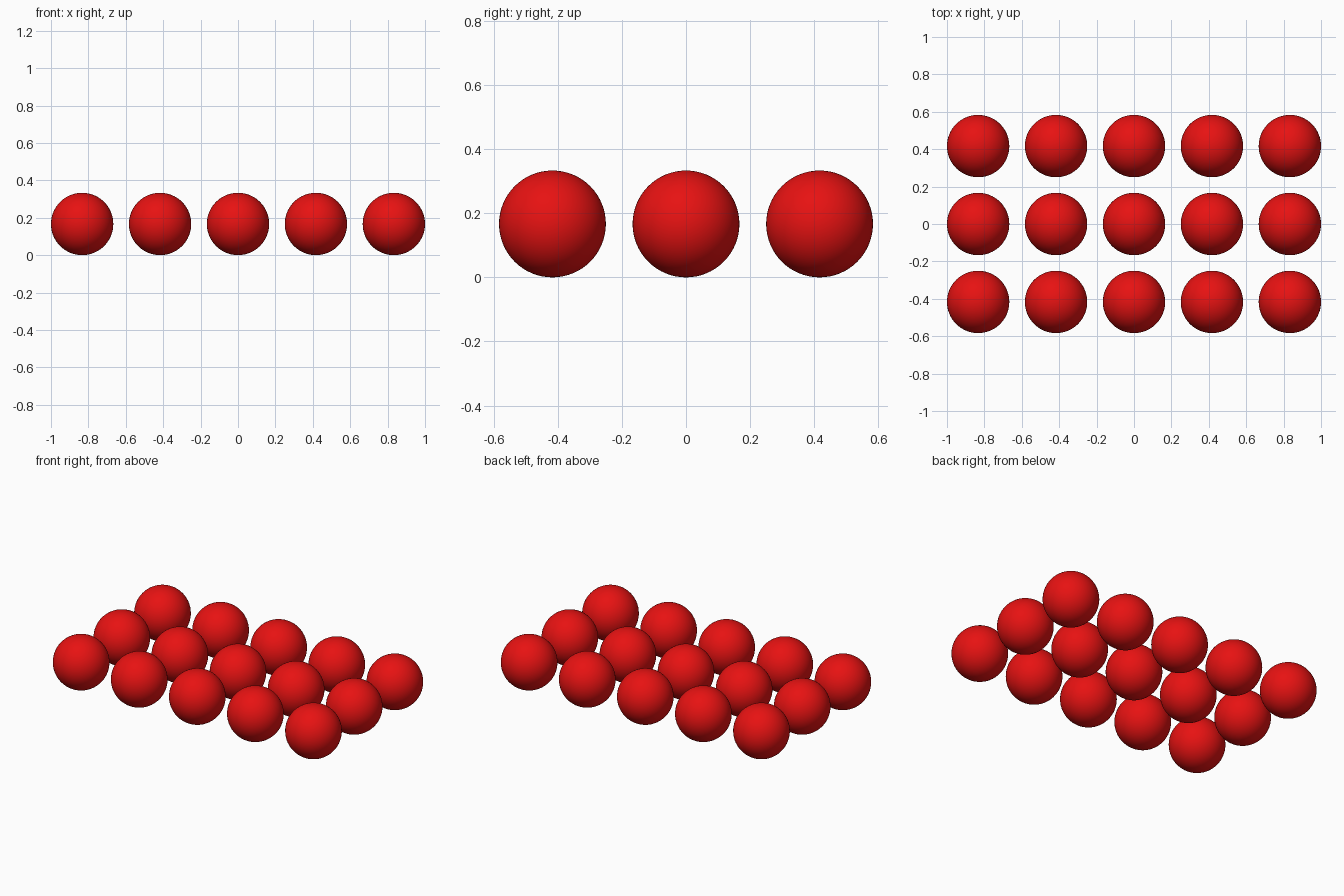
import bpy

cube = bpy.data.objects.get("Cube")
if cube:
    bpy.data.objects.remove(cube, do_unlink=True)

COLUMNS, ROWS = 5, 3
RADIUS = 1 / 6
SPACING = 2.5 * RADIUS

# Single red colour shared by every ball
red = bpy.data.materials.new("red")
red.use_nodes = True
colour = (0.8, 0.006, 0.006, 1)
red.diffuse_color = colour
red.node_tree.nodes["Principled BSDF"].inputs["Base Color"].default_value = colour

# Master ball, smooth shaded
bpy.ops.mesh.primitive_uv_sphere_add(segments=64, ring_count=32, radius=RADIUS)
master = bpy.context.object
bpy.ops.object.shade_smooth()
master.data.name = "ball"
master.data.materials.append(red)

# Grid of balls resting on the ground, all sharing the master mesh
for row in range(ROWS):
    for column in range(COLUMNS):
        if row == column == 0:
            ball = master
        else:
            ball = master.copy()
            bpy.context.collection.objects.link(ball)
        ball.name = f"ball_row_{row + 1}_column_{column + 1}"
        ball.location = ((column - (COLUMNS - 1) / 2) * SPACING,
                         (row - (ROWS - 1) / 2) * SPACING,
                         RADIUS)
